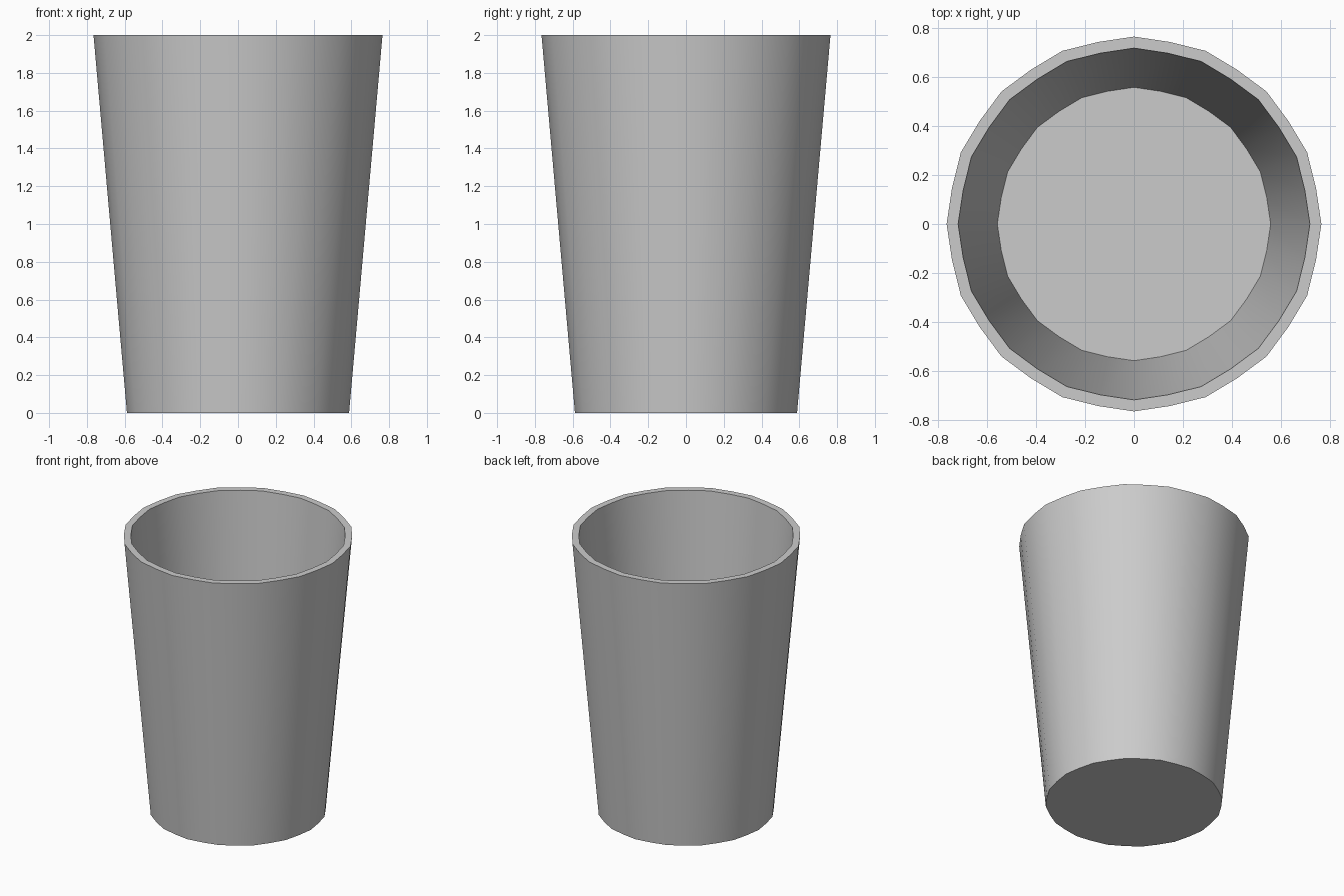
import bpy, bmesh
from math import cos, sin, tau, radians

if "Cube" in bpy.data.objects:
    bpy.data.objects.remove(bpy.data.objects["Cube"])

SIDES = 32
# (radius, height): outer base, outer rim, inner rim, inner floor
PROFILE = [(0.588, 0.0), (0.765, 2.0), (0.718, 2.0), (0.558, 0.055)]

bm = bmesh.new()


def ring(radius, z):
    # slightly faceted circle: every second point sits a little inside
    verts = []
    for i in range(SIDES):
        r = radius * (0.99 if i % 2 else 1.0)
        a = tau * i / SIDES
        verts.append(bm.verts.new((r * cos(a), r * sin(a), z)))
    return verts


rings = [ring(r, z) for r, z in PROFILE]

# outer wall, rim and inner wall
for lower, upper in zip(rings, rings[1:]):
    for i in range(SIDES):
        j = (i + 1) % SIDES
        bm.faces.new((lower[i], lower[j], upper[j], upper[i]))

# underside and inner floor
bm.faces.new(list(reversed(rings[0])))
bm.faces.new(rings[-1])
bmesh.ops.recalc_face_normals(bm, faces=bm.faces)

mesh = bpy.data.meshes.new("cup")
bm.to_mesh(mesh)
bm.free()
cup = bpy.data.objects.new("cup", mesh)
bpy.context.collection.objects.link(cup)

# smooth walls with crisp rim and base edges
bpy.context.view_layer.objects.active = cup
cup.select_set(True)
bpy.ops.object.shade_smooth_by_angle(angle=radians(35))
